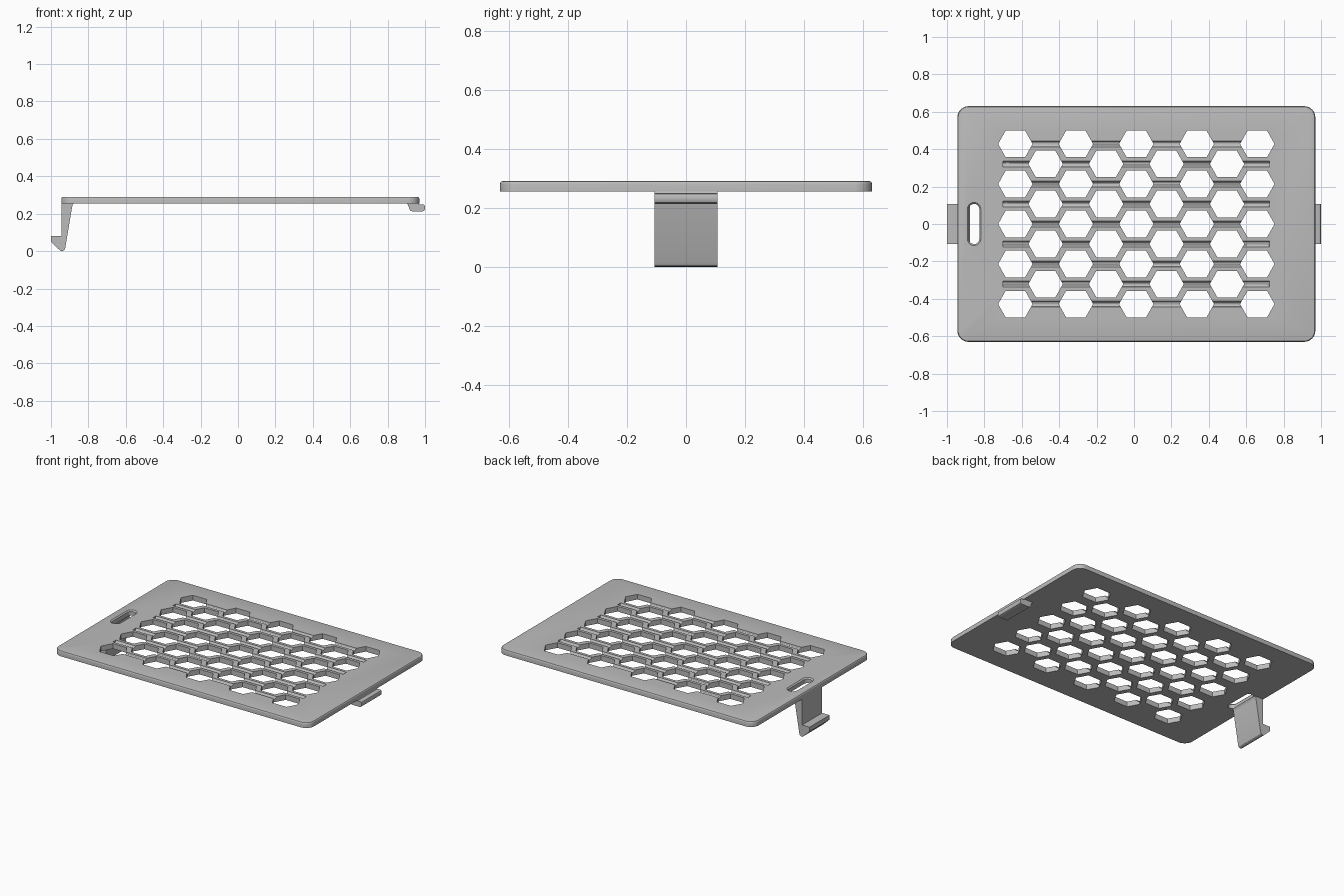
import bpy, bmesh, math

cube = bpy.data.objects.get("Cube")
if cube:
    bpy.data.objects.remove(cube, do_unlink=True)

grey = bpy.data.materials.new("light grey plastic")
grey.use_nodes = True
colour = (0.5, 0.5, 0.5, 1)
grey.diffuse_color = colour
grey.node_tree.nodes["Principled BSDF"].inputs["Base Color"].default_value = colour

BOTTOM, TOP = 0.255, 0.29
CX = 0.0125  # plate and grid centre


def add_object(name, bm):
    bmesh.ops.recalc_face_normals(bm, faces=bm.faces)
    mesh = bpy.data.meshes.new(name)
    bm.to_mesh(mesh)
    bm.free()
    mesh.materials.append(grey)
    obj = bpy.data.objects.new(name, mesh)
    bpy.context.collection.objects.link(obj)
    return obj


def loft(bm, rings):
    """Skin a stack of equal point rings and cap both ends."""
    loops = [[bm.verts.new(p) for p in ring] for ring in rings]
    n = len(loops[0])
    for a, b in zip(loops, loops[1:]):
        for i in range(n):
            j = (i + 1) % n
            bm.faces.new((a[i], a[j], b[j], b[i]))
    bm.faces.new(loops[0][::-1])
    bm.faces.new(loops[-1])


def round_rect(cx, hx, hy, r, z, steps=8):
    pts = []
    for k, (sx, sy) in enumerate([(1, 1), (-1, 1), (-1, -1), (1, -1)]):
        for s in range(steps + 1):
            a = math.pi / 2 * (k + s / steps)
            pts.append((cx + sx * (hx - r) + r * math.cos(a),
                        sy * (hy - r) + r * math.sin(a), z))
    return pts


def activate(obj):
    bpy.ops.object.select_all(action='DESELECT')
    obj.select_set(True)
    bpy.context.view_layer.objects.active = obj


def cut(target, cutter):
    activate(target)
    mod = target.modifiers.new("cut", 'BOOLEAN')
    mod.operation = 'DIFFERENCE'
    mod.solver = 'EXACT'
    mod.object = cutter
    bpy.ops.object.modifier_apply(modifier=mod.name)
    bpy.data.objects.remove(cutter, do_unlink=True)


def smooth(obj):
    activate(obj)
    bpy.ops.object.shade_smooth_by_angle(angle=math.radians(30))


# Plate with rounded corners and a softened upper rim
bm = bmesh.new()
rings = [round_rect(CX, 0.957, 0.63, 0.06, BOTTOM)]
for s in range(4):
    a = math.pi / 2 * s / 3
    d = 0.009 * (1 - math.cos(a))
    rings.append(round_rect(CX, 0.957 - d, 0.63 - d, 0.06 - d,
                            TOP - 0.009 + 0.009 * math.sin(a)))
loft(bm, rings)
plate = add_object("grille_plate", bm)

# Half-round grooves along every row
PITCH_X, PITCH_Y = 0.1617, 0.107
bm = bmesh.new()
for row in range(-4, 5):
    loft(bm, [[(x, row * PITCH_Y + 0.017 * math.cos(a), TOP + 0.002 + 0.017 * math.sin(a))
               for a in (math.tau * (i + 0.5) / 12 for i in range(12))]
              for x in (CX - 0.713, CX + 0.713)])
cut(plate, add_object("groove_cutter", bm))

# Staggered honeycomb holes
HEX = [(0.092, 0), (0.052, 0.071), (-0.052, 0.071),
       (-0.092, 0), (-0.052, -0.071), (0.052, -0.071)]
bm = bmesh.new()
for col in range(-4, 5):
    for row in range(-4, 5):
        if (col + row) % 2 == 0:
            loft(bm, [[(CX + col * PITCH_X + x, row * PITCH_Y + y, z) for x, y in HEX]
                      for z in (BOTTOM - 0.05, TOP + 0.05)])
cut(plate, add_object("hole_cutter", bm))

# Finger slot, flared at the top
bm = bmesh.new()
loft(bm, [round_rect(-0.855, 0.028 + d, 0.107 + d, 0.027 + d, z)
          for d, z in ((0, BOTTOM - 0.05), (0, TOP - 0.008), (0.008, TOP), (0.008, TOP + 0.03))])
cut(plate, add_object("slot_cutter", bm))
smooth(plate)


def clip(name, profile):
    bm = bmesh.new()
    loft(bm, [[(x, y, z) for x, z in profile] for y in (-0.107, 0.107)])
    smooth(add_object(name, bm))


# Long snap hook on one end
clip("snap_hook", [(-0.9445, 0.256), (-0.9445, 0.08), (-1, 0.08), (-1, 0.05),
                   (-0.952, 0.004), (-0.945, 0), (-0.936, 0.001), (-0.928, 0.006),
                   (-0.924, 0.014), (-0.887, 0.235), (-0.884, 0.248), (-0.878, 0.256)])

# Short retaining tab on the other end
clip("retaining_tab", [(0.9, 0.256), (0.908, 0.248), (0.918, 0.222), (0.923, 0.216), (0.931, 0.213),
                       (0.988, 0.213), (0.996, 0.217), (1, 0.225), (1, 0.238),
                       (0.997, 0.246), (0.99, 0.25), (0.969, 0.25), (0.966, 0.256)])
